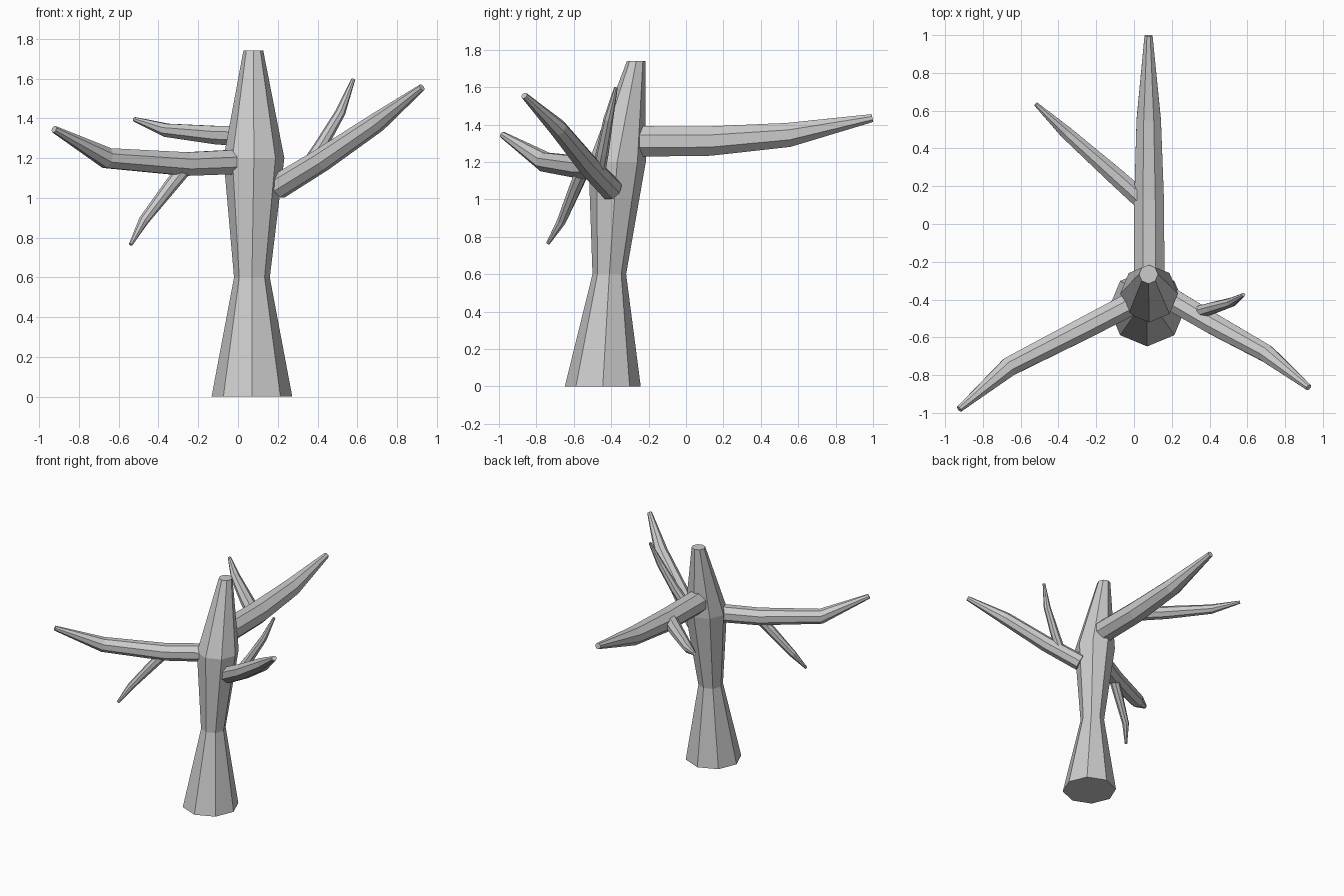
import bpy, bmesh, math
from mathutils import Vector

if "Cube" in bpy.data.objects:
    bpy.data.objects.remove(bpy.data.objects["Cube"])

SIDES = 8


def limb(name, stations, flat_rings=False, twist=0.0):
    """Tapered eight-sided tube through (x, y, z, radius) stations."""
    pts = [Vector(s[:3]) for s in stations]
    bm = bmesh.new()
    rings = []
    for i, p in enumerate(pts):
        before = (p - pts[i - 1]).normalized() if i > 0 else Vector()
        after = (pts[i + 1] - p).normalized() if i < len(pts) - 1 else Vector()
        t = Vector((0, 0, 1)) if flat_rings else (before + after).normalized()
        u = Vector((1, 0, 0)) if flat_rings else t.cross(Vector((0, 0, 1))).normalized()
        v = t.cross(u)
        r = stations[i][3]
        ring = []
        for k in range(SIDES):
            a = twist + math.tau * k / SIDES
            ring.append(bm.verts.new(p + r * (math.cos(a) * u + math.sin(a) * v)))
        rings.append(ring)
    for lo, hi in zip(rings, rings[1:]):
        for k in range(SIDES):
            n = (k + 1) % SIDES
            bm.faces.new((lo[k], lo[n], hi[n], hi[k]))
    bm.faces.new(rings[0][::-1])
    bm.faces.new(rings[-1])
    bmesh.ops.recalc_face_normals(bm, faces=bm.faces)
    mesh = bpy.data.meshes.new(name)
    bm.to_mesh(mesh)
    bm.free()
    obj = bpy.data.objects.new(name, mesh)
    bpy.context.collection.objects.link(obj)
    return obj


# Trunk with flared foot, narrow waist and leaning top
limb("trunk", [(0.07, -0.445, 0, 0.203), (0.07, -0.41, 0.6, 0.09),
               (0.08, -0.368, 1.2, 0.153), (0.077, -0.266, 1.74, 0.05)], flat_rings=True)

# Three main branches
tw = math.pi / 8
limb("back_branch", [(0.08, -0.25, 1.31, 0.088), (0.08, 0.13, 1.312, 0.085),
                     (0.078, 0.55, 1.345, 0.07), (0.077, 0.997, 1.435, 0.023)], twist=tw)
limb("left_branch", [(-0.03, -0.43, 1.18, 0.066), (-0.26, -0.55, 1.17, 0.064),
                     (-0.66, -0.755, 1.2, 0.055), (-0.925, -0.98, 1.345, 0.018)], twist=tw)
limb("right_branch", [(0.2, -0.4, 1.055, 0.064), (0.42, -0.53, 1.19, 0.06),
                      (0.7, -0.685, 1.38, 0.05), (0.925, -0.865, 1.555, 0.018)], twist=tw)

# Side twig on each main branch
limb("back_twig", [(0.04, 0.13, 1.31, 0.054), (-0.1, 0.255, 1.315, 0.05),
                   (-0.36, 0.485, 1.34, 0.036), (-0.52, 0.635, 1.395, 0.012)], twist=tw)
limb("left_twig", [(-0.25, -0.545, 1.17, 0.038), (-0.335, -0.59, 1.065, 0.035),
                   (-0.475, -0.665, 0.885, 0.026), (-0.54, -0.738, 0.765, 0.01)], twist=tw)
limb("right_twig", [(0.35, -0.465, 1.16, 0.036), (0.41, -0.447, 1.25, 0.034),
                    (0.515, -0.415, 1.43, 0.026), (0.58, -0.375, 1.597, 0.01)], twist=tw)
